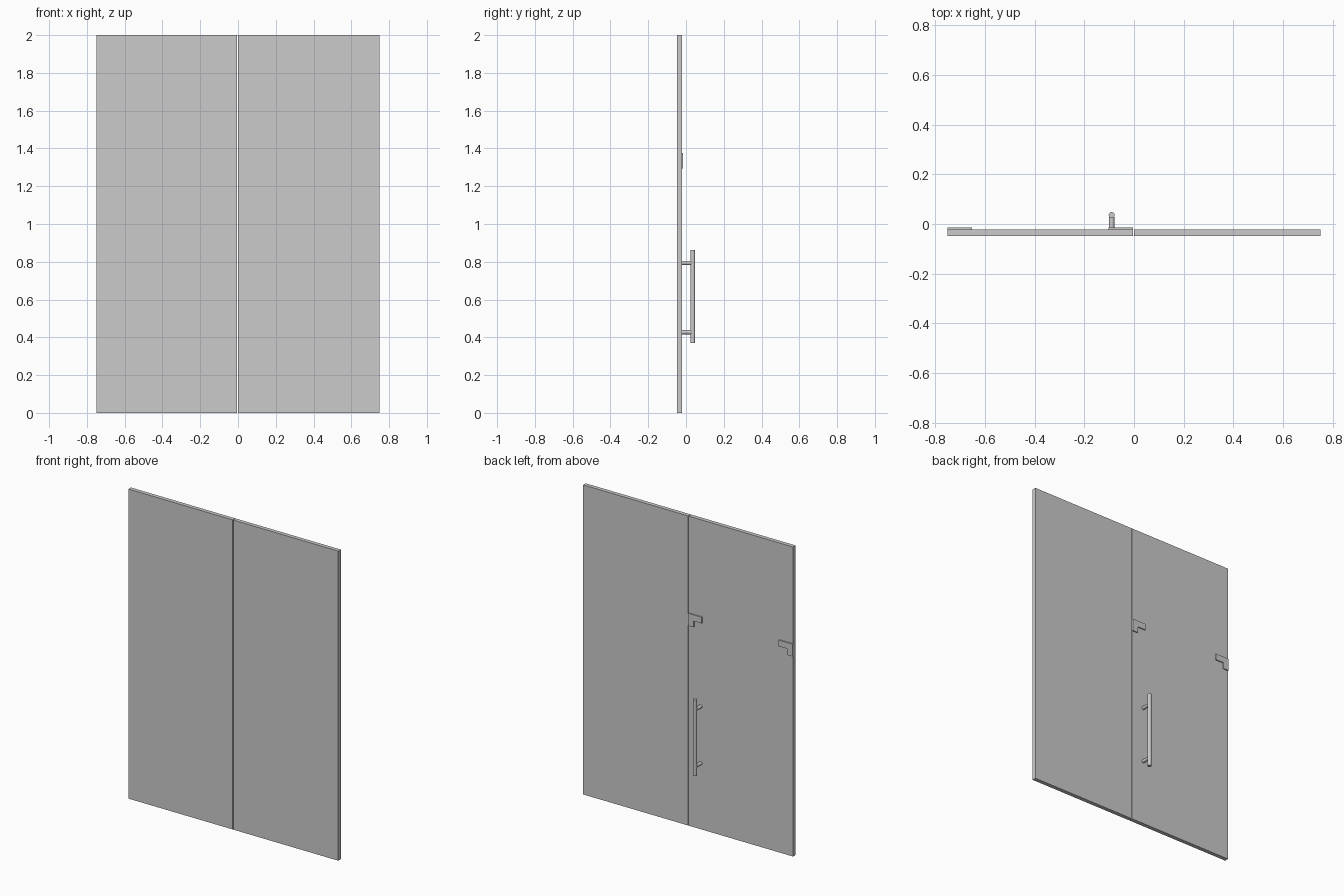
import bpy, bmesh, math
from mathutils import Vector

if "Cube" in bpy.data.objects:
    bpy.data.objects.remove(bpy.data.objects["Cube"])

FRONT, BACK = -0.048, -0.022   # door leaf faces in y


def prism(name, outline, y0, y1):
    """Extrude an (x, z) outline from y0 to y1."""
    bm = bmesh.new()
    face = bm.faces.new([bm.verts.new((x, y0, z)) for x, z in outline])
    ext = bmesh.ops.extrude_face_region(bm, geom=[face])
    moved = [v for v in ext["geom"] if isinstance(v, bmesh.types.BMVert)]
    bmesh.ops.translate(bm, verts=moved, vec=(0, y1 - y0, 0))
    bmesh.ops.recalc_face_normals(bm, faces=bm.faces)
    me = bpy.data.meshes.new(name)
    bm.to_mesh(me)
    bm.free()
    ob = bpy.data.objects.new(name, me)
    bpy.context.collection.objects.link(ob)
    return ob


def rod(name, a, b, r):
    """Cylinder between two points."""
    a, b = Vector(a), Vector(b)
    bpy.ops.mesh.primitive_cylinder_add(vertices=32, radius=r, depth=(b - a).length,
                                        location=(a + b) / 2)
    ob = bpy.context.object
    ob.name = name
    ob.rotation_euler = (b - a).to_track_quat('Z', 'Y').to_euler()
    bpy.ops.object.shade_smooth_by_angle(angle=math.radians(35))
    return ob


# Two door leaves with a thin gap between them
for name, x0, x1 in (("left_leaf", -0.75, -0.004), ("right_leaf", 0.0, 0.75)):
    prism(name, [(x0, 0), (x1, 0), (x1, 2), (x0, 2)], FRONT, BACK)

# L-shaped plates on the back of the left leaf, mirrored to its two edges
for name, edge, s in (("inner_plate", -0.004, -1), ("outer_plate", -0.75, 1)):
    ell = [(0, 1.295), (0.04, 1.295), (0.04, 1.335), (0.098, 1.335), (0.098, 1.375), (0, 1.375)]
    prism(name, [(edge + s * x, z) for x, z in ell], BACK, -0.015)

# Pull handle: vertical bar on two standoffs
HX, HY = -0.09, 0.036
rod("handle_bar", (HX, HY, 0.37), (HX, HY, 0.863), 0.012)
for i, z in enumerate((0.427, 0.794)):
    rod(f"handle_standoff_{i + 1}", (HX, BACK, z), (HX, HY - 0.008, z), 0.011)
